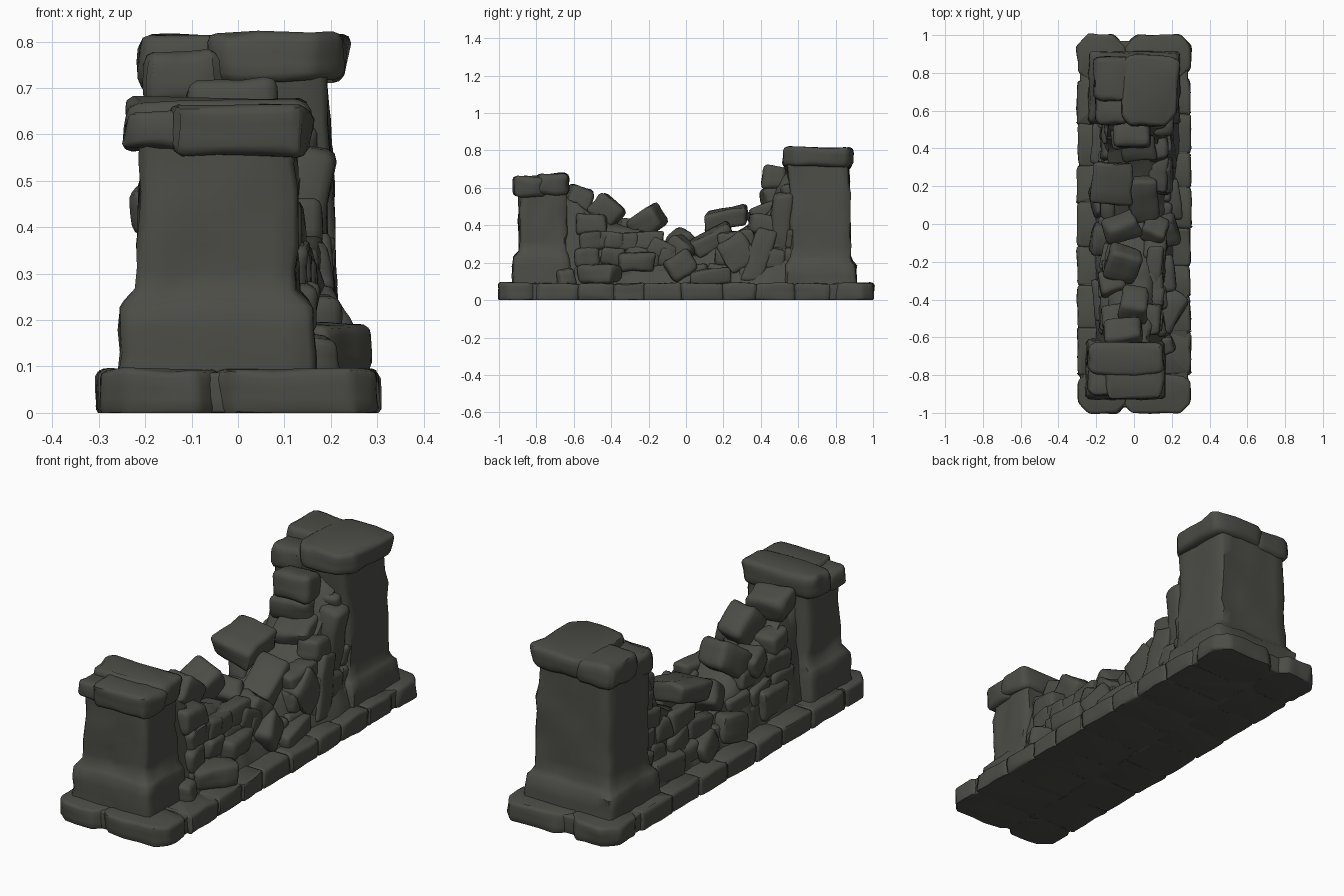
import bpy, bmesh, math, random
from mathutils import Vector, Matrix, Euler, noise

random.seed(7)
stone_mat = bpy.data.materials.new("dark olive stone")
stone_mat.diffuse_color = (0.072, 0.073, 0.062, 1)


def finish(bm, name, angle=50):
    bmesh.ops.recalc_face_normals(bm, faces=bm.faces)
    me = bpy.data.meshes.new(name)
    bm.to_mesh(me)
    bm.free()
    ob = bpy.data.objects.new(name, me)
    bpy.context.collection.objects.link(ob)
    me.materials.append(stone_mat)
    bpy.ops.object.select_all(action='DESELECT')
    ob.select_set(True)
    bpy.context.view_layer.objects.active = ob
    bpy.ops.object.shade_smooth_by_angle(angle=math.radians(angle))
    return ob


def weather(bm, amount, scale=9):
    # gentle worn unevenness
    for v in bm.verts:
        v.co += noise.noise_vector(v.co * scale) * amount


def stone(bm, c, s, rx=0, rz=0, ry=0, jit=0.09, bev=0.2, floor=None, chip=0.0, wear=0.012):
    # a chipped block with worn edges; chip is how much its upright corners are cut off
    b = bmesh.new()
    bmesh.ops.create_cube(b, size=1)
    for v in b.verts:
        v.co += Vector([random.uniform(-jit, jit) for _ in range(3)])
        v.co = Vector([v.co[i] * s[i] for i in range(3)])
    if chip:
        up = [e for e in b.edges
              if abs(e.verts[0].co.z - e.verts[1].co.z) > s[2] * 0.5]
        for e in up:
            bmesh.ops.bevel(b, geom=[e], offset=chip * random.uniform(0.4, 1.1),
                            segments=1, affect='EDGES')
    bmesh.ops.bevel(b, geom=b.edges[:], offset=min(s) * bev, segments=2,
                    profile=0.5, affect='EDGES')
    bmesh.ops.subdivide_edges(b, edges=[e for e in b.edges if e.calc_length() > 0.05],
                              cuts=2, use_grid_fill=True)
    b.transform(Matrix.Translation(c) @
                Euler([math.radians(a) for a in (rx, ry, rz)]).to_matrix().to_4x4())
    weather(b, wear, 12)
    if floor is not None:
        for v in b.verts:
            v.co.z = max(v.co.z, floor)
    me = bpy.data.meshes.new("tmp")
    b.to_mesh(me)
    b.free()
    bm.from_mesh(me)
    bpy.data.meshes.remove(me)


def slab(bm, x0, x1, y0, y1, z0, z1, **k):
    stone(bm, ((x0 + x1) / 2, (y0 + y1) / 2, (z0 + z1) / 2),
          (x1 - x0, y1 - y0, z1 - z0), **k)


def column(name, rings):
    # lofted pillar: each ring is z, x0, x1, y0, y1
    bm = bmesh.new()
    loops = []
    for z, x0, x1, y0, y1 in rings:
        c, n, pts = 0.015, 7, []
        corners = [(x0 + c, y0), (x1 - c, y0), (x1, y0 + c), (x1, y1 - c),
                   (x1 - c, y1), (x0 + c, y1), (x0, y1 - c), (x0, y0 + c)]
        for i in range(8):
            a, b = Vector(corners[i]), Vector(corners[(i + 1) % 8])
            m = n if i % 2 == 0 else 1
            pts += [a.lerp(b, t / m) for t in range(m)]
        loops.append([bm.verts.new((p.x, p.y, z)) for p in pts])
    for a, b in zip(loops, loops[1:]):
        for i in range(len(a)):
            j = (i + 1) % len(a)
            bm.faces.new((a[i], a[j], b[j], b[i]))
    bm.faces.new(loops[0])
    bm.faces.new(loops[-1])
    weather(bm, 0.012, 12)
    return finish(bm, name)


# plinth: a solid bed with paving slabs along both long edges, corners cut
bm = bmesh.new()
slab(bm, -0.285, 0.285, -0.97, 0.97, 0.0, 0.086, jit=0, bev=0.08, floor=0, chip=0.06, wear=0.003)
for x0, x1, n in ((-0.30, -0.04, 9), (-0.05, 0.30, 10)):
    cuts = [-0.998 + 1.996 * i / n + (random.uniform(-.03, .03) if 0 < i < n else 0)
            for i in range(n + 1)]
    for i, (a, b) in enumerate(zip(cuts, cuts[1:])):
        slab(bm, x0, x1, a - 0.004, b + 0.004, -0.006, 0.092, jit=0.014, bev=0.16,
             floor=0, chip=0.06 if i in (0, n - 1) else 0.015, wear=0.009)
finish(bm, "plinth_slabs")

# pillars
column("front_pillar", [
    (0.07, -0.257, 0.168, -0.93, -0.61), (0.13, -0.252, 0.166, -0.928, -0.612),
    (0.18, -0.252, 0.165, -0.926, -0.614), (0.226, -0.25, 0.162, -0.922, -0.617),
    (0.24, -0.242, 0.153, -0.913, -0.622), (0.265, -0.22, 0.13, -0.897, -0.63),
    (0.31, -0.215, 0.128, -0.893, -0.635), (0.36, -0.213, 0.127, -0.893, -0.635),
    (0.42, -0.213, 0.125, -0.892, -0.64), (0.48, -0.213, 0.125, -0.892, -0.64),
    (0.54, -0.21, 0.125, -0.89, -0.64), (0.60, -0.21, 0.125, -0.89, -0.64)])
column("back_pillar", [
    (0.07, -0.24, 0.245, 0.53, 0.915), (0.13, -0.238, 0.24, 0.532, 0.91),
    (0.19, -0.235, 0.238, 0.535, 0.908), (0.205, -0.225, 0.225, 0.545, 0.895),
    (0.23, -0.207, 0.212, 0.555, 0.882), (0.29, -0.204, 0.21, 0.56, 0.88),
    (0.35, -0.203, 0.208, 0.56, 0.878), (0.42, -0.201, 0.207, 0.56, 0.877),
    (0.49, -0.2, 0.205, 0.56, 0.875), (0.56, -0.199, 0.20, 0.555, 0.873),
    (0.63, -0.198, 0.195, 0.548, 0.872), (0.74, -0.19, 0.19, 0.54, 0.87)])

# broken cap stones
bm = bmesh.new()
slab(bm, -0.15, 0.157, -0.925, -0.74, 0.557, 0.662, jit=0.03, chip=0.03)
slab(bm, -0.24, 0.152, -0.80, -0.625, 0.567, 0.676, jit=0.03, chip=0.035)
slab(bm, -0.24, -0.10, -0.91, -0.75, 0.567, 0.645, jit=0.04, chip=0.03)
finish(bm, "front_pillar_cap")
bm = bmesh.new()
slab(bm, -0.06, 0.232, 0.52, 0.895, 0.713, 0.816, jit=0.03, chip=0.06)
slab(bm, -0.212, 0.0, 0.65, 0.885, 0.70, 0.813, jit=0.03, chip=0.03)
slab(bm, -0.20, -0.04, 0.52, 0.68, 0.665, 0.775, jit=0.04, chip=0.03)
finish(bm, "back_pillar_cap")

# collapsed wall core: height profile along y
PROFILE = [(-0.68, 0.55), (-0.58, 0.52), (-0.5, 0.46), (-0.42, 0.41), (-0.33, 0.39),
           (-0.22, 0.36), (-0.1, 0.28), (0.03, 0.23), (0.15, 0.29), (0.28, 0.37),
           (0.38, 0.43), (0.44, 0.49), (0.48, 0.58), (0.52, 0.66), (0.62, 0.69)]


def height(y):
    for (a, h), (b, k) in zip(PROFILE, PROFILE[1:]):
        if y <= b:
            return h + (k - h) * (y - a) / (b - a)
    return PROFILE[-1][1]


bm = bmesh.new()
rows = []
N = 52
for i in range(N + 1):
    y = -0.68 + 1.30 * i / N
    h = height(y)
    t = (y + 0.68) / 1.30
    right = 0.145 + 0.06 * t
    # cross-section with ridges left by the half-buried blocks
    sec = [(-0.21, 0.06), (-0.195, 0.14)]
    sec += [(-0.185 + 0.05 * f, 0.14 + (h - 0.14) * f) for f in (0.25, 0.5, 0.75, 0.93)]
    sec += [(-0.09, h), (0.0, h + 0.01), (0.07, h)]
    sec += [(right - 0.07 * f, 0.14 + (h - 0.14) * f) for f in (0.93, 0.75, 0.5, 0.25)]
    sec += [(right + 0.02, 0.14), (right + 0.05, 0.06)]
    rows.append([bm.verts.new((x, y, z)) for x, z in sec])
for a, b in zip(rows, rows[1:]):
    for j in range(len(a)):
        k = (j + 1) % len(a)
        bm.faces.new((a[j], a[k], b[k], b[j]))
bm.faces.new(rows[0])
bm.faces.new(rows[-1])
weather(bm, 0.022, 13)
finish(bm, "wall_core", 50)

# rough coursed facing stones on both sides of the wall
bm = bmesh.new()
for side in (-1, 1):
    for course in range(6):
        z = 0.14 + course * 0.088
        y = -0.60 + random.uniform(0, 0.06)
        while y < 0.55:
            w = random.uniform(0.12, 0.20)
            yc = y + w / 2
            y += w + 0.003
            if z + 0.03 > height(yc):
                continue
            t = (yc + 0.6) / 1.2
            face = 0.145 if side < 0 else 0.115 + 0.05 * t
            stone(bm, (side * (face - 0.05 * course / 5), yc, z),
                  (random.uniform(0.08, 0.11), w, 0.098),
                  rx=random.uniform(-10, 10), rz=random.uniform(-7, 7), jit=0.09)
finish(bm, "facing_stones", 55)

# fallen blocks: x, y, z, size x, size y, size z, tilt, turn
UPPER = [(-0.06, -0.57, 0.545, 0.20, 0.14, 0.12, -20, 5),
         (0.0, -0.42, 0.48, 0.15, 0.16, 0.13, -38, -8),
         (-0.06, -0.21, 0.415, 0.17, 0.18, 0.13, 32, -15),
         (-0.12, -0.31, 0.38, 0.14, 0.13, 0.10, -15, 15),
         (-0.115, 0.22, 0.44, 0.21, 0.22, 0.095, 12, -4),
         (0.02, 0.42, 0.46, 0.18, 0.15, 0.10, 25, 8),
         (-0.01, 0.475, 0.655, 0.19, 0.13, 0.12, 0, 0),
         (-0.02, 0.47, 0.55, 0.19, 0.12, 0.11, 8, 5),
         (0.05, 0.14, 0.32, 0.15, 0.24, 0.10, 28, 10),
         (-0.07, -0.02, 0.31, 0.18, 0.12, 0.12, 40, 20),
         (0.11, -0.03, 0.28, 0.13, 0.13, 0.10, -40, -20)]
LOWER = [(0.08, -0.40, 0.32, 0.14, 0.31, 0.10, -3, -4),
         (0.15, -0.26, 0.205, 0.12, 0.19, 0.10, -4, 6),
         (0.185, -0.46, 0.14, 0.13, 0.21, 0.10, 0, -32),
         (0.17, -0.03, 0.18, 0.12, 0.15, 0.13, 32, 10),
         (0.11, -0.13, 0.27, 0.12, 0.14, 0.10, -30, 0),
         (0.185, 0.13, 0.125, 0.13, 0.20, 0.08, 6, 8),
         (0.155, 0.27, 0.25, 0.10, 0.16, 0.18, 30, 0),
         (0.165, 0.39, 0.24, 0.09, 0.11, 0.30, -18, 5),
         (0.14, 0.51, 0.42, 0.11, 0.11, 0.30, -5, 0),
         (0.175, -0.64, 0.12, 0.08, 0.09, 0.09, 5, 20),
         (-0.175, -0.08, 0.16, 0.10, 0.17, 0.13, 15, -10),
         (-0.175, 0.12, 0.14, 0.09, 0.15, 0.11, -10, 15),
         (-0.165, -0.40, 0.17, 0.10, 0.21, 0.14, 4, 5),
         (-0.175, 0.42, 0.15, 0.09, 0.21, 0.12, 0, -5)]
for name, rows in (("upper_rubble", UPPER), ("lower_rubble", LOWER)):
    bm = bmesh.new()
    for x, y, z, a, b, c, rx, rz in rows:
        stone(bm, (x, y, z), (a, b, c), rx, rz, random.uniform(-8, 8), jit=0.06)
    finish(bm, name, 55)
